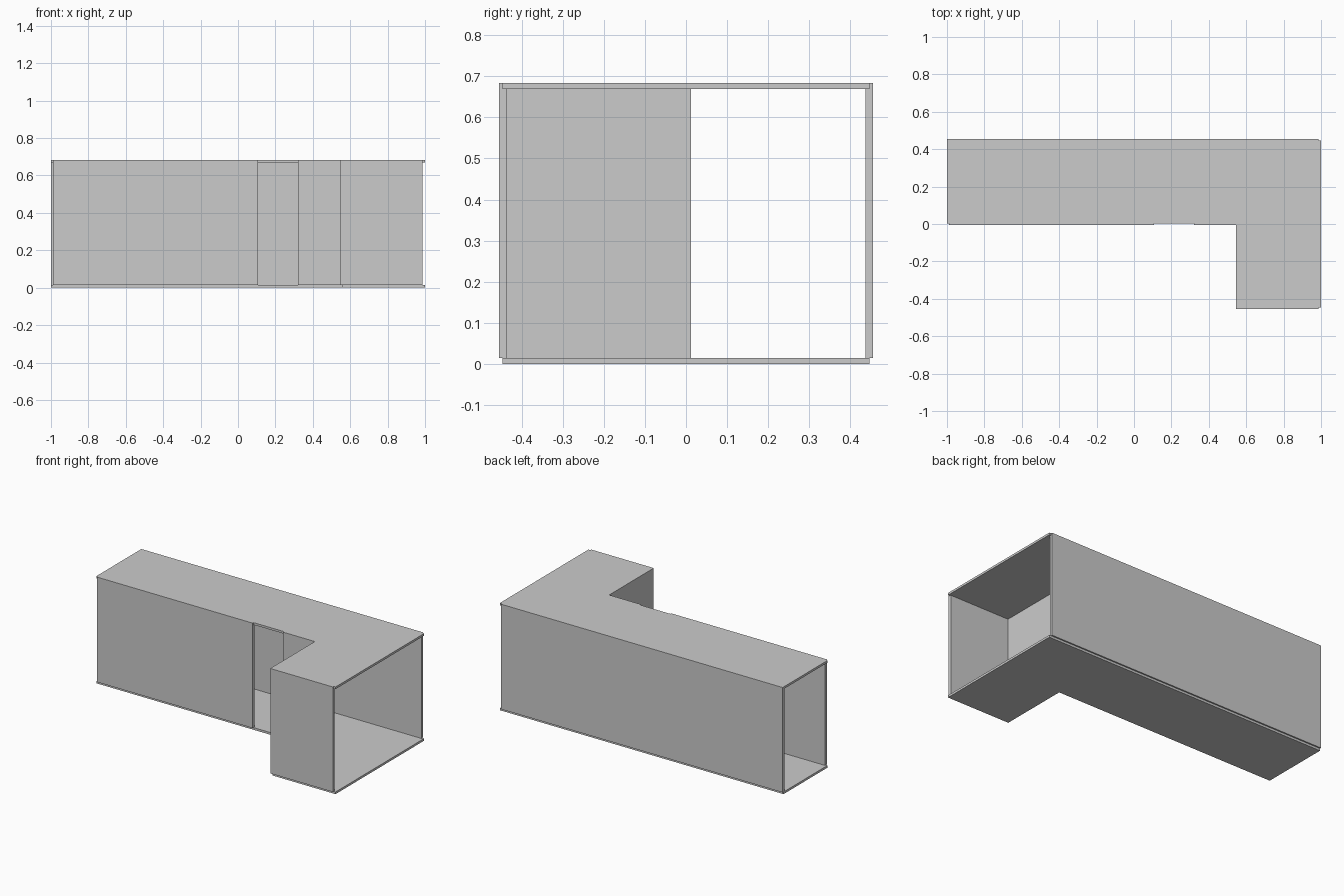
import bpy, bmesh
from mathutils import Vector

if "Cube" in bpy.data.objects:
    bpy.data.objects.remove(bpy.data.objects["Cube"])

H, SLAB = 0.683, 0.014          # total height, slab thickness
HALF = 0.009                    # half wall thickness
Y = 0.446                       # slab half depth
IN_X, IN_Y = 0.555, 0.003       # inner corner of the L plan


def prism(name, outline, z0, z1):
    """Extrude a flat outline from z0 to z1."""
    bm = bmesh.new()
    face = bm.faces.new([bm.verts.new((x, y, z0)) for x, y in outline])
    ext = bmesh.ops.extrude_face_region(bm, geom=[face])
    verts = [v for v in ext["geom"] if isinstance(v, bmesh.types.BMVert)]
    bmesh.ops.translate(bm, verts=verts, vec=(0, 0, z1 - z0))
    bmesh.ops.recalc_face_normals(bm, faces=bm.faces)
    mesh = bpy.data.meshes.new(name)
    bm.to_mesh(mesh)
    bm.free()
    ob = bpy.data.objects.new(name, mesh)
    bpy.context.collection.objects.link(ob)
    return ob


def wall(name, path):
    """Wall of constant thickness with mitred corners along a plan path."""
    pts = [Vector(p) for p in path]
    left, right = [], []
    for i, p in enumerate(pts):
        dirs = []
        if i > 0:
            dirs.append((p - pts[i - 1]).normalized())
        if i < len(pts) - 1:
            dirs.append((pts[i + 1] - p).normalized())
        normals = [Vector((-d.y, d.x)) for d in dirs]
        m = sum(normals, Vector((0, 0))).normalized()
        m *= HALF / m.dot(normals[0])
        left.append(p + m)
        right.append(p - m)
    return prism(name, left + right[::-1], SLAB, H)


# L-shaped floor and roof slabs
plan = [(-1, IN_Y), (IN_X, IN_Y), (IN_X, -Y), (1, -Y), (1, Y), (-1, Y)]
prism("floor", plan, 0, SLAB)
prism("roof", plan, H - SLAB, H)

# Walls centred on the slab edges, with a full-height doorway gap in front
wall("back_wall", [(-1, Y), (0.987, Y)])
wall("front_wall_left", [(-0.99, IN_Y), (0.108, IN_Y)])
wall("front_wall_right", [(0.322, IN_Y), (IN_X, IN_Y), (IN_X, -Y), (0.987, -Y)])
